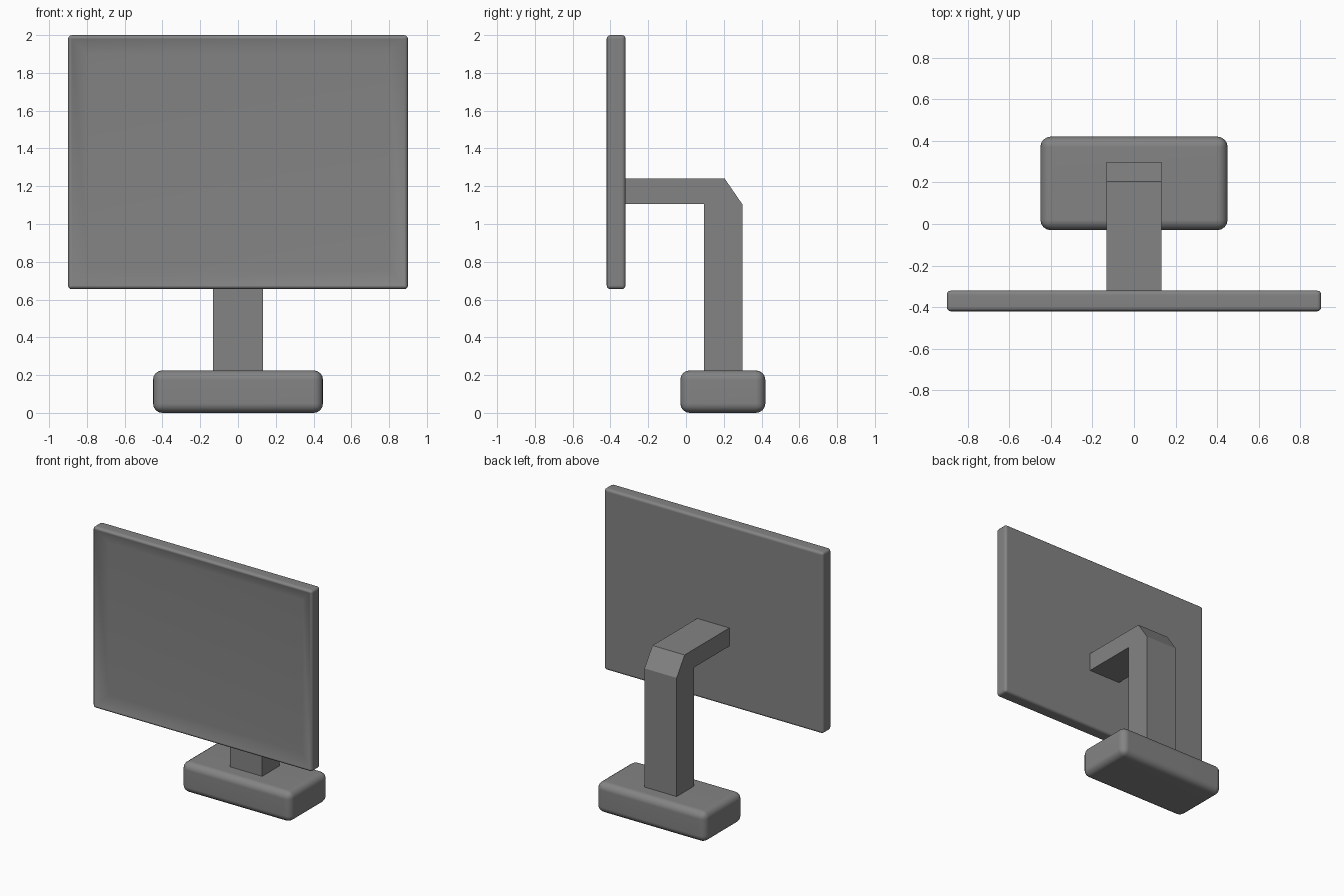
import bpy, bmesh

if "Cube" in bpy.data.objects:
    bpy.data.objects.remove(bpy.data.objects["Cube"])

# Dark grey plastic
plastic = bpy.data.materials.new("dark_plastic")
plastic.diffuse_color = (0.23, 0.23, 0.23, 1)
plastic.use_nodes = True
plastic.node_tree.nodes["Principled BSDF"].inputs["Base Color"].default_value = plastic.diffuse_color


def finish(bm, name, angle=None):
    bmesh.ops.recalc_face_normals(bm, faces=bm.faces)
    mesh = bpy.data.meshes.new(name)
    bm.to_mesh(mesh)
    bm.free()
    mesh.materials.append(plastic)
    obj = bpy.data.objects.new(name, mesh)
    bpy.context.collection.objects.link(obj)
    if angle:
        bpy.ops.object.select_all(action='DESELECT')
        obj.select_set(True)
        bpy.context.view_layer.objects.active = obj
        bpy.ops.object.shade_smooth_by_angle(angle=angle)
        # Keep the large faces flat and the rounded edges soft
        mod = obj.modifiers.new("flat_faces", 'WEIGHTED_NORMAL')
        mod.keep_sharp = True
    return obj


def rounded_box(lo, hi, radius, segments):
    bm = bmesh.new()
    bmesh.ops.create_cube(bm, size=1)
    for v in bm.verts:
        v.co = [lo[i] if v.co[i] < 0 else hi[i] for i in range(3)]
    bmesh.ops.bevel(bm, geom=bm.edges[:], offset=radius, segments=segments,
                    profile=0.5, affect='EDGES')
    bm.normal_update()
    return bm


# Base block with soft edges
finish(rounded_box((-0.45, -0.03, 0), (0.45, 0.42, 0.225), 0.05, 4), "base", 0.6)

# Screen panel with a sloped, recessed front
bm = rounded_box((-0.9, -0.42, 0.655), (0.9, -0.32, 2.0), 0.02, 3)
front = min(bm.faces, key=lambda f: f.calc_center_median().y)
bmesh.ops.inset_region(bm, faces=[front], thickness=0.085, depth=-0.04,
                       use_even_offset=True)
finish(bm, "screen", 1.1)

# Bent arm: side profile (y, z) extruded across x
profile = [(-0.325, 1.105), (-0.325, 1.24), (0.205, 1.24), (0.298, 1.105),
           (0.298, 0.2), (0.095, 0.2), (0.095, 1.105)]
bm = bmesh.new()
side = bm.faces.new([bm.verts.new((-0.132, y, z)) for y, z in profile])
ext = bmesh.ops.extrude_face_region(bm, geom=[side])["geom"]
bmesh.ops.translate(bm, vec=(0.264, 0, 0),
                    verts=[g for g in ext if isinstance(g, bmesh.types.BMVert)])
# Keep both caps
if len(bm.faces) < 9:
    bm.faces.new([v for v in side.verts] if side.is_valid else
                 sorted((v for v in bm.verts if v.co.x < 0), key=lambda v: v.index))
finish(bm, "arm")
